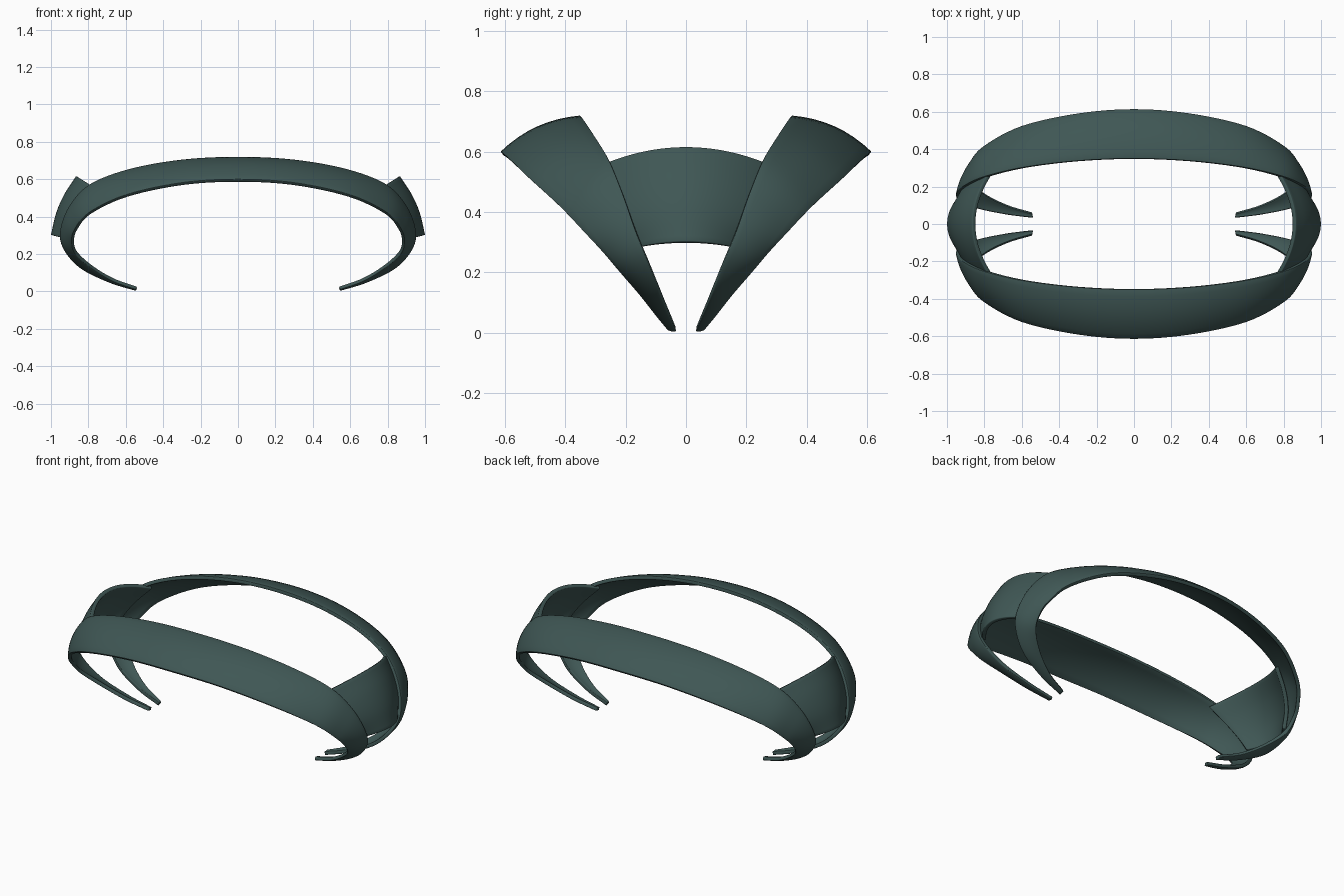
import bpy, math
from mathutils import Vector as V

if "Cube" in bpy.data.objects:
    bpy.data.objects.remove(bpy.data.objects["Cube"])

mat = bpy.data.materials.new("dark_green")
mat.diffuse_color = (0.05, 0.095, 0.09, 1)
mat.use_nodes = True
mat.node_tree.nodes["Principled BSDF"].inputs["Base Color"].default_value = mat.diffuse_color


def spline(pts, n):
    """Smooth curve through pts (first and last act as end handles)."""
    out = []
    for k in range(1, len(pts) - 2):
        a, b, c, d = pts[k - 1:k + 3]
        for s in range(n):
            t = s / n
            out.append(0.5 * (2 * b + (c - a) * t + (2 * a - 5 * b + 4 * c - d) * t * t
                              + (3 * b - a - 3 * c + d) * t ** 3))
    return out + [pts[-2].copy()]


def sheet(name, rows, thick, flip=False):
    """Grid of points -> thick curved shell, mirrored left/right."""
    m = len(rows[0])
    faces = []
    for i in range(len(rows) - 1):
        for j in range(m - 1):
            f = [i * m + j, (i + 1) * m + j, (i + 1) * m + j + 1, i * m + j + 1]
            faces.append(f[::-1] if flip else f)
    me = bpy.data.meshes.new(name)
    me.from_pydata([p for r in rows for p in r], [], faces)
    ob = bpy.data.objects.new(name, me)
    bpy.context.collection.objects.link(ob)
    me.materials.append(mat)
    mir = ob.modifiers.new("mirror", 'MIRROR')
    mir.use_axis[0] = True
    mir.merge_threshold = 0.0005
    sol = ob.modifiers.new("thickness", 'SOLIDIFY')
    sol.thickness = thick
    sol.offset = -1
    bev = ob.modifiers.new("bevel", 'BEVEL')
    bev.width = 0.004
    bev.segments = 2
    bev.angle_limit = math.radians(50)
    bpy.ops.object.select_all(action='DESELECT')
    ob.select_set(True)
    bpy.context.view_layer.objects.active = ob
    bpy.ops.object.shade_smooth_by_angle(angle=math.radians(35))
    return ob


# outer and inner edges of a band, from the middle to the prong tip
outer = [(0, .615, .60), (.3, .592, .582), (.6, .525, .517), (.8, .42, .42), (.875, .335, .33),
         (.89, .275, .265), (.87, .22, .20), (.785, .155, .125), (.67, .1, .055), (.545, .063, .01)]
inner = [(0, .35, .72), (.3, .338, .705), (.58, .305, .655), (.79, .257, .575), (.90, .21, .46),
         (.95, .165, .33), (.935, .125, .23), (.845, .085, .125), (.69, .052, .048), (.545, .033, .003)]


def edge(pts):
    p = [V(q) for q in pts]
    first = V((-p[1].x, p[1].y, p[1].z))
    return spline([first] + p + [2 * p[-1] - p[-2]], 6)


def band(name, s):
    A, B = edge(outer), edge(inner)
    rows = []
    for i, (a, b) in enumerate(zip(A, B)):
        i0, i1 = max(i - 1, 0), min(i + 1, len(A) - 1)
        tan = (A[i1] + B[i1]) - (A[i0] + B[i0])
        nor = (b - a).cross(tan).normalized()
        if nor.dot(V((a.x, a.y, a.z - .3))) < 0:
            nor = -nor
        if i == 0:
            nor.x = 0
        w = (b - a).length
        row = []
        for j in range(9):
            u = j / 8
            p = a.lerp(b, u) + nor * (0.09 * w * 4 * u * (1 - u))
            row.append(V((p.x, s * p.y, p.z)))
        rows.append(row)
    return sheet(name, rows, 0.02, s > 0)


band("front_band", -1)
band("back_band", 1)

# side panels bridging the two bands
mid = [V(p) for p in [(.865, 0, .617), (.928, 0, .52), (.972, 0, .42), (1, 0, .302)]]
rim = [V(p) for p in [(.792, .25, .57), (.872, .215, .475), (.922, .18, .385), (.945, .14, .287)]]


def open_spline(p):
    return spline([2 * p[0] - p[1]] + p + [2 * p[-1] - p[-2]], 6)


rows = []
for c, e in zip(open_spline(mid), open_spline(rim)):
    row = []
    for j in range(-10, 11):
        u = j / 10 * 1.15
        k = u * u
        row.append(V((c.x + (e.x - c.x) * k, e.y * u, c.z + (e.z - c.z) * k)))
    rows.append(row)
sheet("side_panels", rows, 0.022)
